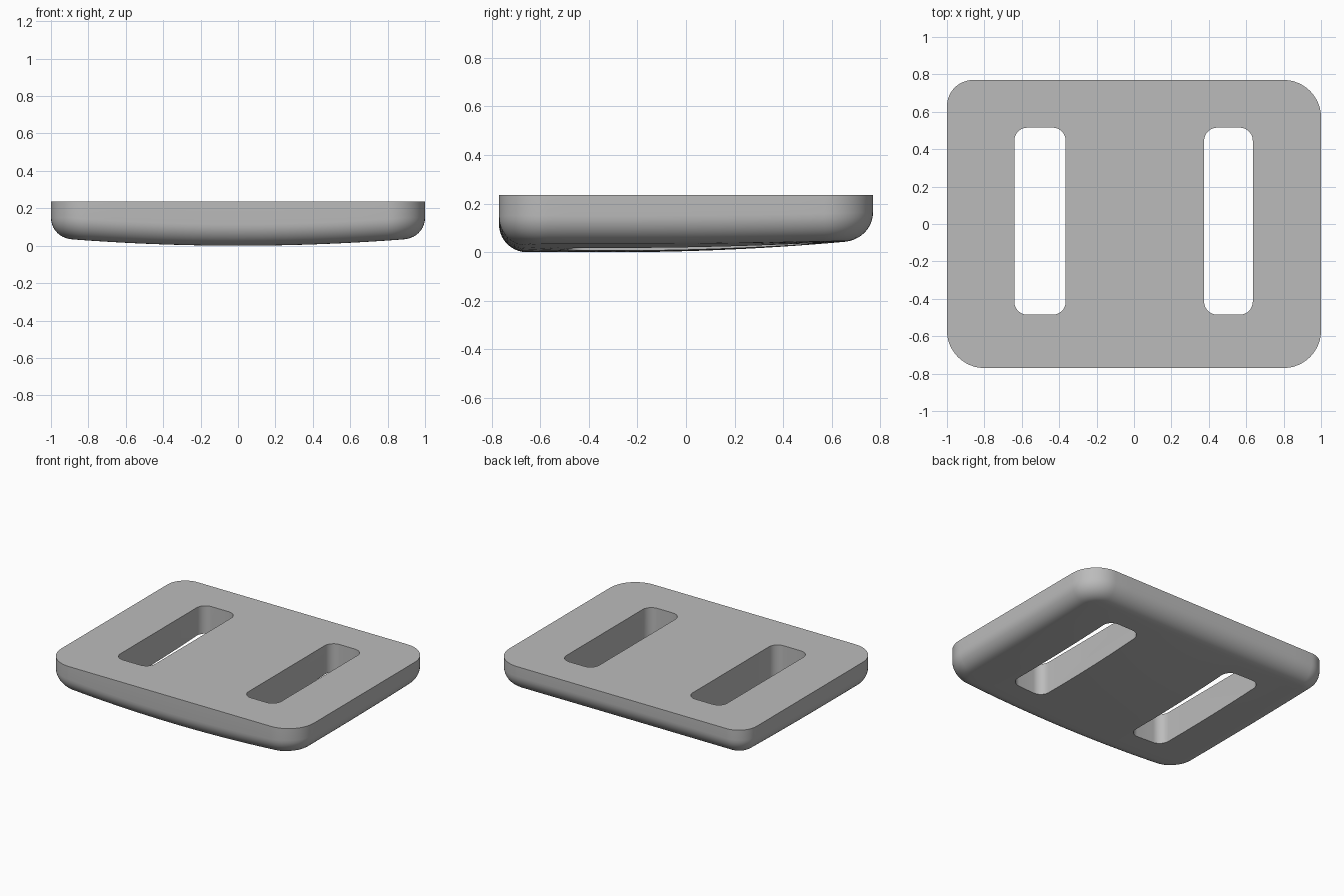
import bpy
from math import sin, cos, pi
from mathutils import Vector

cube = bpy.data.objects.get("Cube")
if cube:
    bpy.data.objects.remove(cube, do_unlink=True)

grey = bpy.data.materials.new("plain grey")
grey.use_nodes = True
colour = (0.5, 0.5, 0.5, 1)
grey.diffuse_color = colour
grey.node_tree.nodes["Principled BSDF"].inputs["Base Color"].default_value = colour

HALF_X, HALF_Y, TOP, FILLET = 1.0, 0.77, 0.235, 0.115


def outline(x0, x1, y0, y1, radii, arc=12, side=1):
    """Rounded rectangle, anticlockwise from the +x +y corner, sides subdivided."""
    corners = [(x1, y1, -1, -1), (x0, y1, 1, -1), (x0, y0, 1, 1), (x1, y0, -1, 1)]
    arcs = []
    for i, ((x, y, sx, sy), r) in enumerate(zip(corners, radii)):
        centre = Vector((x + sx * r, y + sy * r))
        angles = [(i + k / arc) * pi / 2 for k in range(arc + 1)]
        arcs.append([centre + r * Vector((cos(a), sin(a))) for a in angles])
    points = []
    for i, a in enumerate(arcs):
        nxt = arcs[(i + 1) % 4][0]
        points += a + [a[-1].lerp(nxt, k / side) for k in range(1, side)]
    return points


def underside(x, y):
    """Shallow crown: curved across the front, lifting to a level back edge."""
    across = min(1, (x / 0.9) ** 2)
    lift = 0.047 * max(0, y + 0.3) ** 2
    return 0.035 * across + lift * (1 - 0.75 * across)


def loft(name, rings, tip=None):
    """Skin stacked rings, cap the first, and cap or fan the last."""
    n = len(rings[0])
    verts = [p for ring in rings for p in ring]
    faces = [list(range(n))]
    for r in range(len(rings) - 1):
        for i in range(n):
            j = (i + 1) % n
            a, b = r * n, (r + 1) * n
            faces.append([a + j, a + i, b + i, b + j])
    last = (len(rings) - 1) * n
    if tip:
        verts.append(tip)
        faces += [[last + (i + 1) % n, last + i, len(verts) - 1] for i in range(n)]
    else:
        faces.append([last + i for i in reversed(range(n))])
    mesh = bpy.data.meshes.new(name)
    mesh.from_pydata(verts, [], faces)
    mesh.materials.append(grey)
    obj = bpy.data.objects.new(name, mesh)
    bpy.context.collection.objects.link(obj)
    return obj


def plate_outline(inset):
    radii = [r - inset for r in (0.2, 0.14, 0.2, 0.2)]
    return outline(inset - HALF_X, HALF_X - inset, inset - HALF_Y, HALF_Y - inset, radii, side=12)


# Plate: flat top, upright rim, rounded lower edge, crowned underside
rings = [[(p.x, p.y, TOP) for p in plate_outline(0)]]
STEPS = 10
for k in range(STEPS + 1):
    a = k / STEPS * pi / 2
    rings.append([(p.x, p.y, underside(p.x, p.y) + FILLET * (1 - sin(a)))
                  for p in plate_outline(FILLET * (1 - cos(a)))])
inner = plate_outline(FILLET)
for k in range(1, 12):
    s = 1 - k / 12
    rings.append([(p.x * s, p.y * s, underside(p.x * s, p.y * s)) for p in inner])
plate = loft("slotted_plate", rings, (0, 0, underside(0, 0)))

# Two long slots cut right through
for name, x0, x1 in (("right_slot", -0.64, -0.365), ("left_slot", 0.375, 0.635)):
    shape = outline(x0, x1, -0.485, 0.515, [0.07] * 4)
    cutter = loft(name + "_cutter", [[(p.x, p.y, z) for p in shape] for z in (0.5, -0.3)])
    cutter.hide_render = True
    cut = plate.modifiers.new(name, "BOOLEAN")
    cut.operation, cut.solver, cut.object = "DIFFERENCE", "EXACT", cutter
    bpy.ops.object.select_all(action="DESELECT")
    bpy.context.view_layer.objects.active = plate
    plate.select_set(True)
    bpy.ops.object.modifier_apply(modifier=name)
    bpy.data.objects.remove(cutter, do_unlink=True)

bpy.ops.object.shade_smooth_by_angle(angle=pi / 6)
